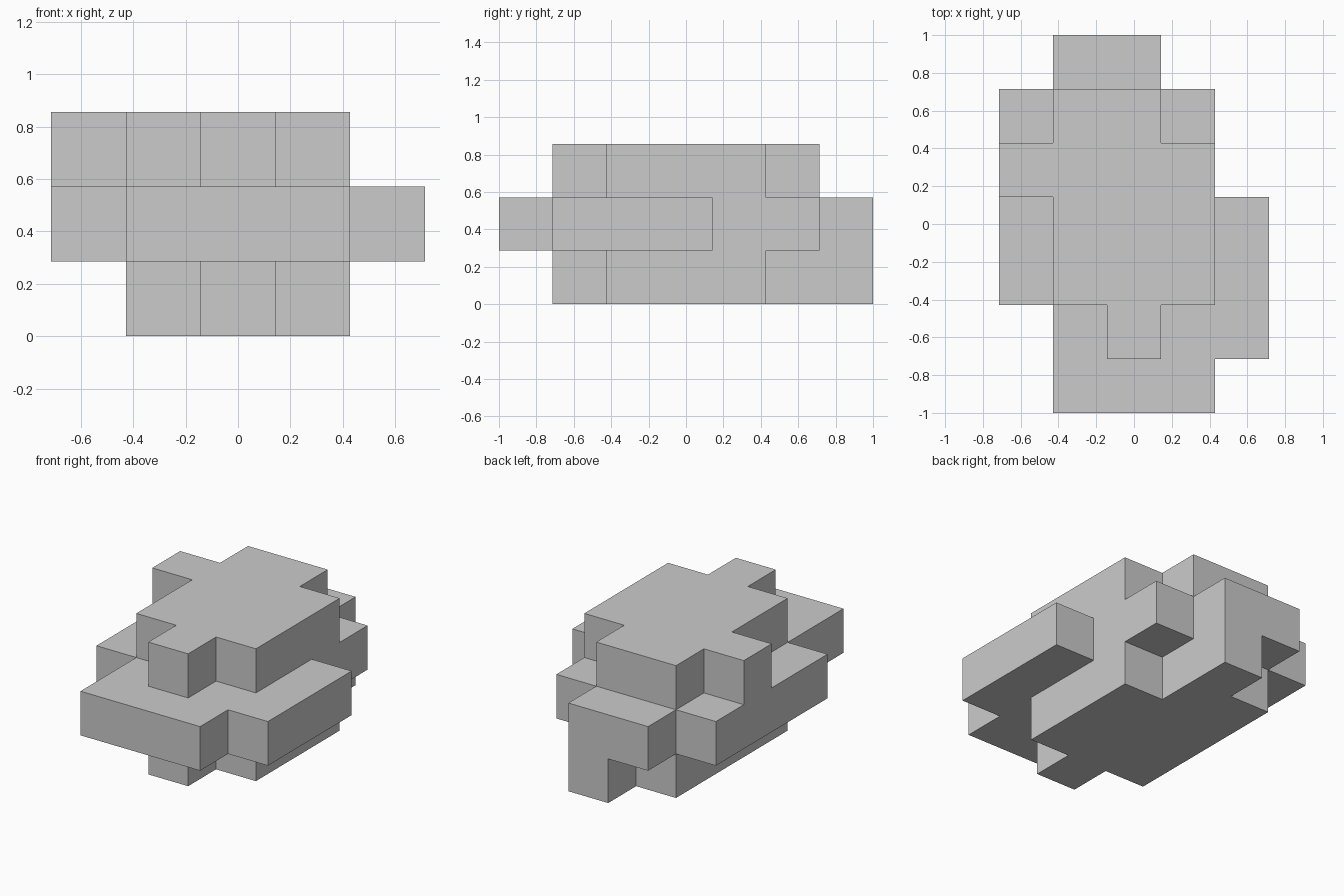
import bpy
import bmesh
from mathutils import Vector

default = bpy.data.objects.get("Cube")
if default:
    bpy.data.objects.remove(default, do_unlink=True)

UNIT = 2 / 7

# Plan of each storey, back row first, x running left to right
LOWER = [
    "..#..",
    ".##..",
    ".###.",
    ".###.",
    ".###.",
    "..#..",
    ".....",
]
MIDDLE = [
    ".##..",
    "####.",
    "####.",
    "#####",
    "#####",
    ".####",
    ".###.",
]
UPPER = [
    ".....",
    ".##..",
    "####.",
    ".###.",
    ".###.",
    "..#..",
    ".....",
]


def filled_cells(storeys):
    """Collect the occupied blocks of all storeys."""
    return {
        (x, len(plan) - 1 - row, z)
        for z, plan in enumerate(storeys)
        for row, line in enumerate(plan)
        for x, mark in enumerate(line)
        if mark == "#"
    }


def block_shell(name, cells, material):
    """Build only the outer skin of the blocks, with flat areas merged."""
    bm = bmesh.new()
    corners = {}

    def corner(p):
        key = tuple(round(c) for c in p)
        if key not in corners:
            x, y, z = key
            corners[key] = bm.verts.new(
                ((x - 5 / 2) * UNIT, (y - 7 / 2) * UNIT, z * UNIT))
        return corners[key]

    for cell in sorted(cells):
        middle = Vector(cell) + Vector((0.5, 0.5, 0.5))
        for axis in range(3):
            for sign in (-1, 1):
                normal = Vector((0, 0, 0))
                normal[axis] = sign
                if tuple(round(c) for c in Vector(cell) + normal) in cells:
                    continue
                u = Vector((0, 0, 0))
                u[(axis + 1) % 3] = 0.5
                v = normal.cross(u)
                face_mid = middle + normal / 2
                ring = (-u - v, u - v, u + v, v - u)
                bm.faces.new([corner(face_mid + r) for r in ring])

    bmesh.ops.dissolve_limit(
        bm, angle_limit=0.01, verts=bm.verts[:], edges=bm.edges[:])
    mesh = bpy.data.meshes.new(name)
    bm.to_mesh(mesh)
    bm.free()
    mesh.materials.append(material)
    obj = bpy.data.objects.new(name, mesh)
    bpy.context.collection.objects.link(obj)
    return obj


# Single plain grey
grey = bpy.data.materials.new("light_grey")
grey.use_nodes = True
colour = (0.6, 0.6, 0.6, 1)
grey.diffuse_color = colour
grey.node_tree.nodes["Principled BSDF"].inputs["Base Color"].default_value = colour

# Three stacked storeys joined in one solid
block_shell("stepped_block_body", filled_cells([LOWER, MIDDLE, UPPER]), grey)
